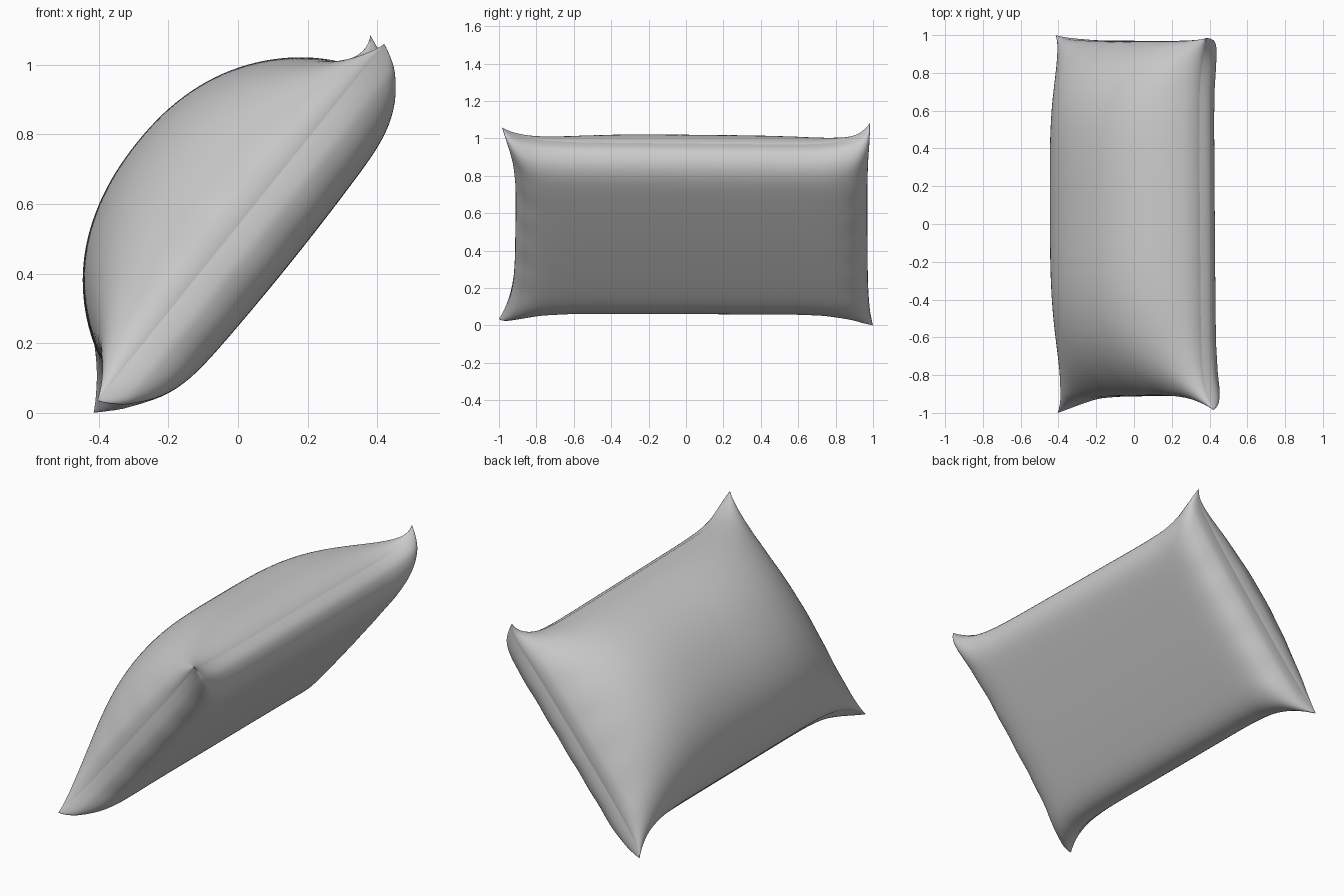
import bpy, bmesh, math
from mathutils import Vector

if "Cube" in bpy.data.objects:
    bpy.data.objects.remove(bpy.data.objects["Cube"])

NU, NV = 64, 112
D = Vector((0.631, 0, 0.776))       # across the pillow, low seam to high seam
N = Vector((-0.776, 0, 0.631))      # out of the domed side
Y = Vector((0, 1, 0))
# corner tips: low front, high front, low back, high back
LF, HF = Vector((-0.405, -1, 0.035)), Vector((0.42, -0.985, 1.06))
LB, HB = Vector((-0.413, 0.99, 0.03)), Vector((0.405, 0.985, 1.04))
# pinched ends of the two back tips
TIP_LOW, TIP_HIGH = Vector((-0.002, 0.01, -0.03)), Vector((-0.025, 0, 0.045))


def seam_sheet(u, v):
    """Rectangle stretched between the tips, with its edges drawn inwards."""
    a, b = (u + 1) / 2, (v + 1) / 2
    p = LF.lerp(HF, a).lerp(LB.lerp(HB, a), b)
    end = 0.085 if v < 0 else 0.022
    p -= D * u * (0.1 if u > 0 else 0.11) * (1 - abs(v) ** 8)
    p -= Y * v * end * (1 - abs(u) ** 4)
    if v > 0:
        p += (TIP_HIGH if u > 0 else TIP_LOW) * (abs(u) * v) ** 18
    # seam lies a little towards the dome
    return p + N * 0.02 * (1 - u ** 4) * (1 - v ** 8) * u * u


def pucker(u, v):
    """Small gathers which fade away from the seams."""
    eu, ev = abs(u) ** 14, abs(v) ** 20
    w = eu * abs(v) ** 3 * math.sin(37 * v + 4 * u) + ev * math.sin(19 * u + 3 * v)
    return 1 + 0.03 * w


def height(u, v, top):
    if top:
        fu = max(0, 1 - abs(u) ** 2.1) ** 0.58 * (1 - 0.12 * u ** 3 * (u > 0))
        fv = max(0, 1 - abs(v) ** (3.0 if v < 0 else 4.5)) ** 0.6
        return 0.375 * fu * fv * pucker(u, v)
    fu = max(0, 1 - abs(u) ** 9) ** 0.5
    fv = max(0, 1 - abs(v) ** 16) ** 0.5
    return -0.185 * fu * fv * pucker(u, v)


def point(i, j, top):
    u = math.sin(math.pi / 2 * (2 * i / NU - 1))
    v = math.sin(math.pi / 2 * (2 * j / NV - 1))
    h = height(u, v, top)
    p = seam_sheet(u, v) + N * h
    # cloth rolls slightly over the seam
    k = min(1, abs(h) / 0.07)
    ru = 0.005 if top and u > 0 else 0.02
    return p + (D * u * abs(u) ** 8 * ru + Y * v * abs(v) ** 12 * 0.013) * k


# two cloth sheets sewn along a shared rim
bm = bmesh.new()
rim = {}
for top in (True, False):
    grid = {}
    for i in range(NU + 1):
        for j in range(NV + 1):
            if i in (0, NU) or j in (0, NV):
                if (i, j) not in rim:
                    rim[i, j] = bm.verts.new(point(i, j, top))
                grid[i, j] = rim[i, j]
            else:
                grid[i, j] = bm.verts.new(point(i, j, top))
    for i in range(NU):
        for j in range(NV):
            bm.faces.new((grid[i, j], grid[i + 1, j], grid[i + 1, j + 1], grid[i, j + 1]))
bmesh.ops.recalc_face_normals(bm, faces=bm.faces)

# smooth cloth, crisp sewn edge
for f in bm.faces:
    f.smooth = True
sewn = set(rim.values())
for e in bm.edges:
    if e.verts[0] in sewn and e.verts[1] in sewn:
        e.smooth = False

mesh = bpy.data.meshes.new("pillow")
bm.to_mesh(mesh)
bm.free()
pillow = bpy.data.objects.new("pillow", mesh)
bpy.context.collection.objects.link(pillow)
